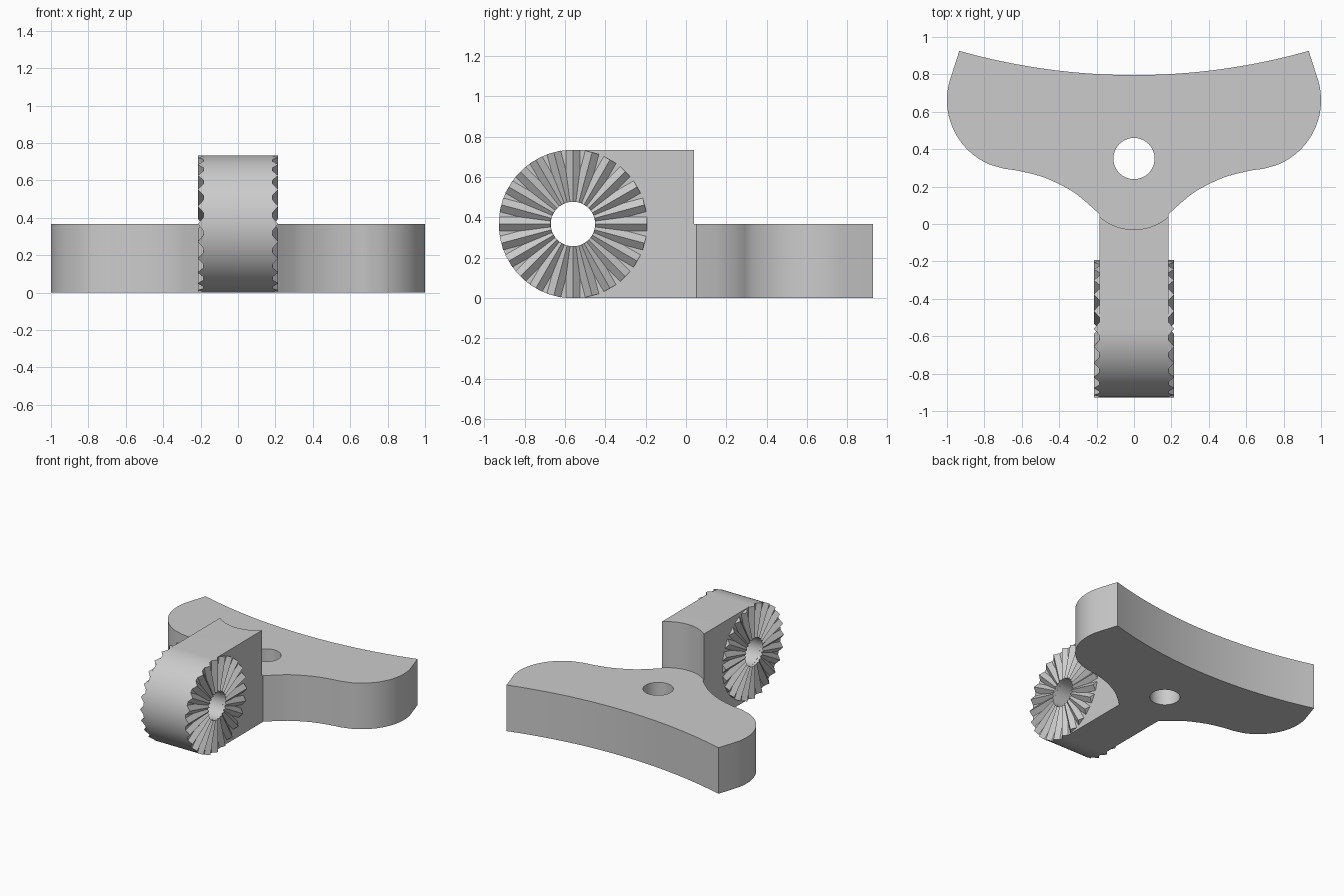
import bpy, bmesh
from math import pi, sin, cos, radians, sqrt, atan2
from mathutils import Vector, Matrix

if "Cube" in bpy.data.objects:
    bpy.data.objects.remove(bpy.data.objects["Cube"])

grey = bpy.data.materials.new("plain grey")
grey.use_nodes = True
colour = (0.6, 0.6, 0.6, 1)
grey.diffuse_color = colour
grey.node_tree.nodes["Principled BSDF"].inputs["Base Color"].default_value = colour

HALF = 0.185          # half width of the arm
R = 0.367             # radius of the arm's round end, and plate thickness
PIVOT = Vector((0, -0.56, R))
BORE = 0.11


def finish(name, bm):
    bmesh.ops.recalc_face_normals(bm, faces=bm.faces)
    mesh = bpy.data.meshes.new(name)
    bm.to_mesh(mesh)
    bm.free()
    mesh.materials.append(grey)
    ob = bpy.data.objects.new(name, mesh)
    bpy.context.collection.objects.link(ob)
    return ob


def prism(name, points, offset):
    """Extrude a closed outline of 3D points along an offset."""
    bm = bmesh.new()
    face = bm.faces.new([bm.verts.new(p) for p in points])
    new = bmesh.ops.extrude_face_region(bm, geom=[face])["geom"]
    verts = [v for v in new if isinstance(v, bmesh.types.BMVert)]
    bmesh.ops.translate(bm, verts=verts, vec=offset)
    return finish(name, bm)


def cylinder(name, centre, radius, depth, axis="Z"):
    bm = bmesh.new()
    turn = Matrix.Rotation(pi / 2, 4, "Y") if axis == "X" else Matrix()
    bmesh.ops.create_cone(bm, cap_ends=True, segments=64, radius1=radius,
                          radius2=radius, depth=depth,
                          matrix=Matrix.Translation(centre) @ turn)
    return finish(name, bm)


def combine(ob, other, operation):
    mod = ob.modifiers.new(operation.title(), "BOOLEAN")
    mod.operation, mod.object, mod.solver = operation, other, "EXACT"
    bpy.context.view_layer.objects.active = ob
    bpy.ops.object.modifier_apply(modifier=mod.name)
    bpy.data.objects.remove(other)


def arc(cx, cy, r, start, end, n):
    return [(cx + r * cos(radians(start + (end - start) * i / n)),
             cy + r * sin(radians(start + (end - start) * i / n)))
            for i in range(n + 1)]


def spline(pts, n):
    """Catmull-Rom curve from the second to the last but one point."""
    out = []
    for a, b, c, d in zip(pts, pts[1:], pts[2:], pts[3:]):
        a, b, c, d = map(Vector, (a, b, c, d))
        for i in range(n):
            t = i / n
            p = b + (c - a) * t / 2 + (2 * a - 5 * b + 4 * c - d) * t * t / 2 \
                + (3 * b - a - 3 * c + d) * t ** 3 / 2
            out.append(tuple(p))
    return out


# Winged plate: half outline, mirrored
back_r = 3.43
sweep = 15.8
half = arc(0, 0.796 + back_r, back_r, -90, -90 + sweep, 16)
half += arc(0.627, 0.662, 0.373, 16, -68, 20)
flank = [(0.78, 0.32), (0.7, 0.297), (0.61, 0.283), (0.476, 0.247),
         (0.342, 0.182), (0.262, 0.122), (0.187, 0.056), (0.1, -0.01)]
half += spline(flank, 5) + [(0.185, 0.053)]
outline = half + [(-x, y) for x, y in reversed(half[1:])]
body = prism("clamp_body", [(x, y, 0) for x, y in outline], (0, 0, R))

# Arm with a round end, scooped where it rises above the plate
side = arc(PIVOT.y, R, R, 90, 270, 48) + [(0.1, 0), (0.1, 2 * R)]
arm = prism("arm", [(-HALF, y, z) for y, z in side], (2 * HALF, 0, 0))
combine(arm, cylinder("scoop", (0, 0.25, R + 0.5), 0.28, 1), "DIFFERENCE")
combine(body, arm, "UNION")

# Bolt holes through the plate and the pivot
combine(body, cylinder("plate_bore", (0, 0.35, R), BORE, 2), "DIFFERENCE")
combine(body, cylinder("pivot_bore", PIVOT, BORE, 2, "X"), "DIFFERENCE")
bpy.ops.object.select_all(action="DESELECT")
body.select_set(True)
bpy.context.view_layer.objects.active = body
bpy.ops.object.shade_smooth_by_angle(angle=radians(25))

# Radial teeth on both cheeks of the pivot
TEETH, TOOTH_HALF, TOOTH_HEIGHT = 24, 0.035, 0.03
for name, sign in (("left_teeth", 1), ("right_teeth", -1)):
    bm = bmesh.new()
    for k in range(TEETH):
        spin = Matrix.Translation(PIVOT) @ Matrix.Rotation(2 * pi * k / TEETH, 4, "X")
        rings = []
        for r in (BORE, R):
            section = ((HALF, -TOOTH_HALF), (HALF + TOOTH_HEIGHT, 0), (HALF, TOOTH_HALF))
            rings.append([bm.verts.new(spin @ Vector((sign * x, r, w))) for x, w in section])
        inner, outer = rings
        bm.faces.new(inner)
        bm.faces.new(outer)
        for i in range(3):
            j = (i + 1) % 3
            bm.faces.new((inner[i], inner[j], outer[j], outer[i]))
    finish(name, bm)
